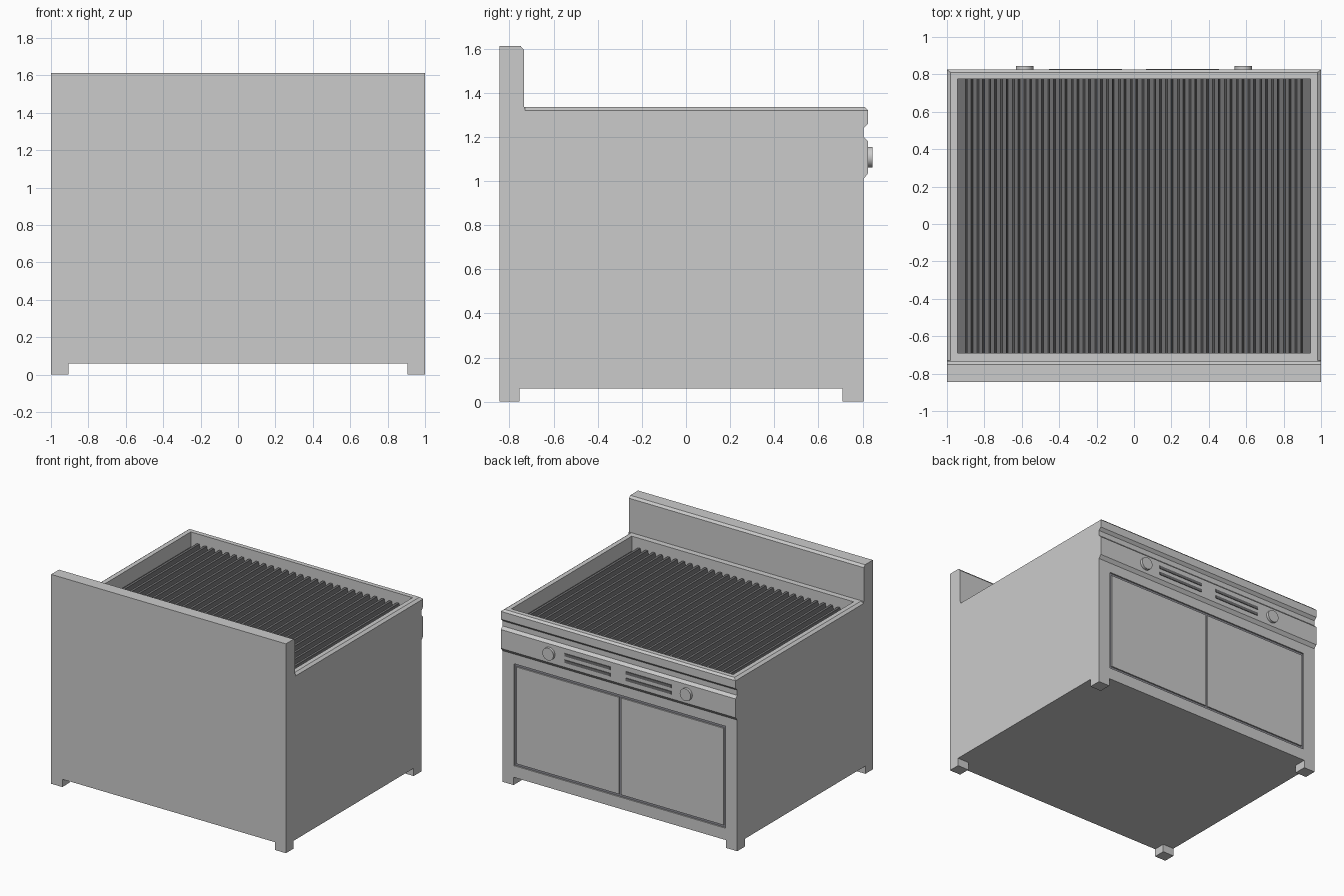
import bpy, bmesh, math
from mathutils import Vector, Matrix

if "Cube" in bpy.data.objects:
    bpy.data.objects.remove(bpy.data.objects["Cube"])


def material(name, r, g, b):
    m = bpy.data.materials.new(name)
    m.diffuse_color = (r, g, b, 1)
    m.use_nodes = True
    m.node_tree.nodes["Principled BSDF"].inputs["Base Color"].default_value = m.diffuse_color
    return m


DARK = material("dark_iron", 0.16, 0.16, 0.165)
SEAM = material("seam_grey", 0.25, 0.25, 0.28)


def add(name, bm, mat=None):
    bmesh.ops.recalc_face_normals(bm, faces=bm.faces)
    me = bpy.data.meshes.new(name)
    bm.to_mesh(me)
    bm.free()
    ob = bpy.data.objects.new(name, me)
    bpy.context.collection.objects.link(ob)
    if mat:
        me.materials.append(mat)
    return ob


def prism(name, pts, vec, mat=None):
    """Extrude a planar outline along a vector."""
    bm = bmesh.new()
    f = bm.faces.new([bm.verts.new(p) for p in pts])
    r = bmesh.ops.extrude_face_region(bm, geom=[f])
    bmesh.ops.translate(bm, vec=Vector(vec),
                        verts=[v for v in r["geom"] if isinstance(v, bmesh.types.BMVert)])
    return add(name, bm, mat)


def box(name, x0, x1, y0, y1, z0, z1, mat=None):
    return prism(name, [(x0, y0, z0), (x1, y0, z0), (x1, y1, z0), (x0, y1, z0)],
                 (0, 0, z1 - z0), mat)


def cut(target, cutter):
    mod = target.modifiers.new("cut", "BOOLEAN")
    mod.operation = "DIFFERENCE"
    mod.solver = "EXACT"
    mod.object = cutter
    bpy.context.view_layer.objects.active = target
    bpy.ops.object.modifier_apply(modifier=mod.name)
    bpy.data.objects.remove(cutter)


# Cabinet with splashback, rim lip and control panel in one side profile
profile = [(-0.845, 0.06), (0.805, 0.06), (0.805, 1.01), (0.825, 1.035),
           (0.825, 1.18), (0.805, 1.20), (0.805, 1.24), (0.825, 1.26),
           (0.825, 1.32), (0.81, 1.335), (-0.735, 1.335), (-0.735, 1.595),
           (-0.75, 1.612), (-0.845, 1.612)]
body = prism("cabinet_body", [(-1, y, z) for y, z in profile], (2, 0, 0))

# Sunken grill pan
cut(body, box("pan_cutter", -0.945, 0.945, -0.69, 0.775, 1.21, 1.5))

# Bevelled side edges of the rim
for s in (-1, 1):
    cut(body, prism("bevel_cutter",
                    [(s * 0.98, -0.73, 1.335), (s * 1.02, -0.73, 1.305), (s * 1.02, -0.73, 1.365),
                     (s * 0.98, -0.73, 1.365)], (0, 1.7, 0)))

# Door seams: grooves with a darker bottom
seams = [(-0.9, 0.9, 0.15, 0.17), (-0.9, 0.9, 0.915, 0.935), (-0.9, -0.882, 0.17, 0.915),
         (0.882, 0.9, 0.17, 0.915), (-0.008, 0.008, 0.17, 0.915)]
for x0, x1, z0, z1 in seams:
    cut(body, box("seam_cutter", x0, x1, 0.793, 0.85, z0, z1))
    box("door_seam", x0, x1, 0.79, 0.795, z0, z1, SEAM)

# Corner feet
for x0, x1, side in ((-1, -0.905, "left"), (0.905, 1, "right")):
    for y0, y1, end in ((-0.845, -0.755, "back"), (0.71, 0.805, "door")):
        box(f"foot_{end}_{side}", x0, x1, y0, y1, 0, 0.06)

# Grill plate and its raised ribs
box("grill_plate", -0.945, 0.945, -0.69, 0.775, 1.205, 1.22, DARK)
for i in range(29):
    x = (i - 14) * 0.063
    prism("grill_rib", [(x - 0.02, -0.69, 1.22), (x + 0.02, -0.69, 1.22),
                        (x + 0.01, -0.69, 1.26), (x - 0.01, -0.69, 1.26)],
          (0, 1.465, 0), DARK)

# Vent slots and control knobs
for s, side in ((-1, "left"), (1, "right")):
    for z in (1.132, 1.082):
        a, b = sorted((s * 0.065, s * 0.455))
        box(f"vent_slot_{side}", a, b, 0.815, 0.83, z - 0.011, z + 0.011, DARK)
    bm = bmesh.new()
    bmesh.ops.create_cone(bm, cap_ends=True, segments=24, radius1=0.047, radius2=0.047, depth=0.03,
                          matrix=Matrix.Translation((s * 0.585, 0.83, 1.108))
                          @ Matrix.Rotation(math.pi / 2, 4, "X"))
    knob = add(f"control_knob_{side}", bm)
    for p in knob.data.polygons:
        p.use_smooth = len(p.vertices) == 4
    for e in knob.data.edges:
        n = [p for p in knob.data.polygons if len(p.vertices) > 4 and e.key in p.edge_keys]
        e.use_edge_sharp = bool(n)
